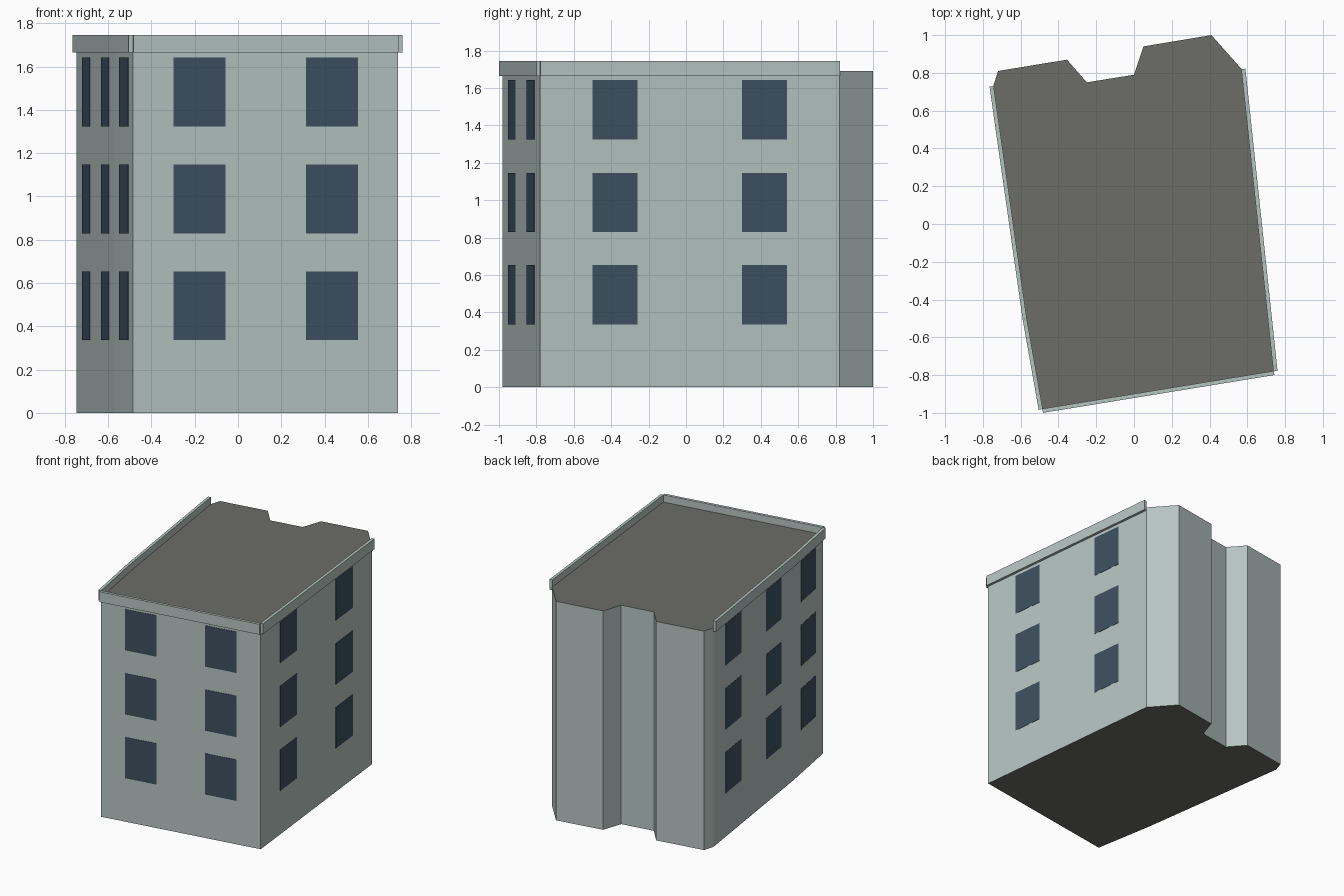
import bpy, bmesh
from mathutils import Vector, Matrix

if "Cube" in bpy.data.objects:
    bpy.data.objects.remove(bpy.data.objects["Cube"])

# Footprint, counter-clockwise from the front left corner
PLAN = [(-0.485, -0.98), (0.74, -0.78), (0.57, 0.82), (0.41, 1.0), (0.05, 0.94),
        (0.0, 0.79), (-0.25, 0.75), (-0.355, 0.87), (-0.72, 0.81), (-0.745, 0.73),
        (-0.57, -0.5)]
ROOF_Z = 1.69
# Street walls: (footprint edge index, window columns)
STREET_WALLS = [(0, 2), (1, 2), (9, 2), (10, 1)]
FLOORS = [0.495, 0.9875, 1.4825]
WIN_W, WIN_H = 0.243, 0.318


def material(name, rgb):
    m = bpy.data.materials.new(name)
    m.diffuse_color = (*rgb, 1)
    m.use_nodes = True
    m.node_tree.nodes["Principled BSDF"].inputs["Base Color"].default_value = m.diffuse_color
    return m


WALL = material("wall_paint", (0.46, 0.55, 0.53))
ROOF = material("roof_felt", (0.15, 0.15, 0.135))
GLASS = material("window_glass", (0.045, 0.08, 0.115))


def add_object(name, bm, *mats):
    me = bpy.data.meshes.new(name)
    bmesh.ops.recalc_face_normals(bm, faces=bm.faces)
    bm.to_mesh(me)
    bm.free()
    for m in mats:
        me.materials.append(m)
    ob = bpy.data.objects.new(name, me)
    bpy.context.collection.objects.link(ob)
    return ob


def wall_box(bm, edge, along, width, z0, z1, inner, outer):
    """Box lying on a footprint edge, centred at fraction 'along'."""
    a = Vector((*PLAN[edge], 0))
    b = Vector((*PLAN[(edge + 1) % len(PLAN)], 0))
    t = (b - a).normalized()
    n = Vector((t.y, -t.x, 0))
    c = a.lerp(b, along) + n * (inner + outer) / 2 + Vector((0, 0, (z0 + z1) / 2))
    rot = Matrix((t, n, (0, 0, 1))).transposed().to_4x4()
    size = Matrix.Diagonal((width or (b - a).length, outer - inner, z1 - z0, 1))
    bmesh.ops.create_cube(bm, size=1, matrix=Matrix.Translation(c) @ rot @ size)


# Building body: extruded footprint with dark roof and base
bm = bmesh.new()
base = bm.faces.new([bm.verts.new((x, y, 0)) for x, y in PLAN])
ext = bmesh.ops.extrude_face_region(bm, geom=[base], use_keep_orig=True)
bmesh.ops.translate(bm, vec=(0, 0, ROOF_Z),
                    verts=[g for g in ext["geom"] if isinstance(g, bmesh.types.BMVert)])
bm.normal_update()
for f in bm.faces:
    f.material_index = 1 if abs(f.normal.z) > 0.5 else 0
add_object("building_body", bm, WALL, ROOF)

# Parapet strips and windows on the street walls
parapet, windows = bmesh.new(), bmesh.new()
for edge, cols in STREET_WALLS:
    wall_box(parapet, edge, 0.5, None, 1.665, 1.745, -0.002, 0.02)
    for i in range(cols):
        for z in FLOORS:
            wall_box(windows, edge, (i + 0.5) / cols, WIN_W,
                     z - WIN_H / 2, z + WIN_H / 2, -0.004, 0.002)
add_object("parapet", parapet, WALL)
add_object("windows", windows, GLASS)
